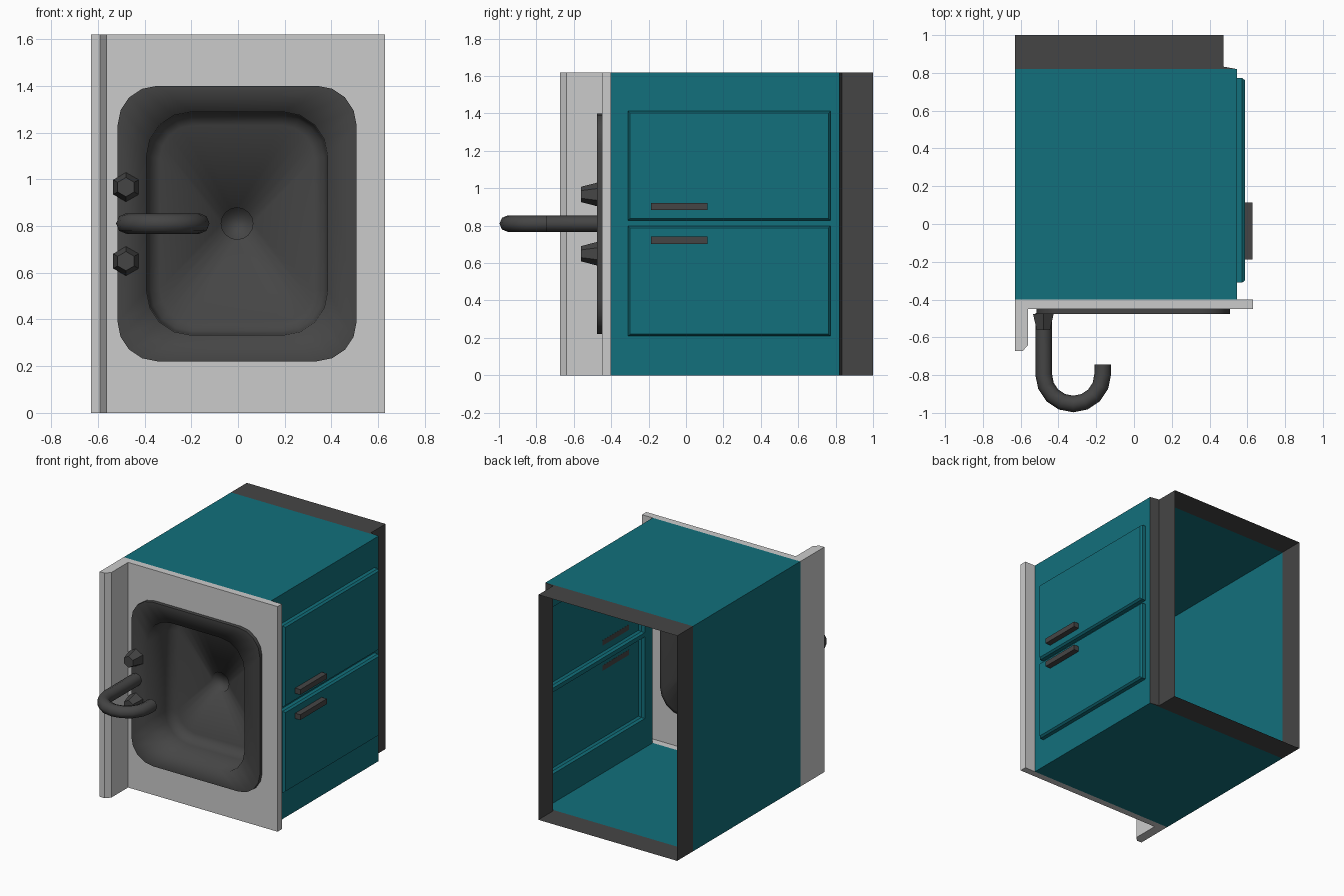
import bpy, bmesh
from math import sin, cos, pi
from mathutils import Matrix

if "Cube" in bpy.data.objects:
    bpy.data.objects.remove(bpy.data.objects["Cube"])

H = 1.62  # length of the unit along z


def material(name, rgb):
    m = bpy.data.materials.new(name)
    m.diffuse_color = (*rgb, 1)
    m.use_nodes = True
    m.node_tree.nodes["Principled BSDF"].inputs["Base Color"].default_value = m.diffuse_color
    return m


TEAL = material("teal_paint", (0.006, 0.16, 0.2))
DARK = material("dark_metal", (0.06, 0.06, 0.06))


def finish(name, bm, mat=None, smooth=None):
    me = bpy.data.meshes.new(name)
    bm.to_mesh(me)
    bm.free()
    ob = bpy.data.objects.new(name, me)
    bpy.context.collection.objects.link(ob)
    if mat:
        me.materials.append(mat)
    if smooth:
        smooth_object(ob, smooth)
    return ob


def smooth_object(ob, angle):
    bpy.ops.object.select_all(action='DESELECT')
    ob.select_set(True)
    bpy.context.view_layer.objects.active = ob
    bpy.ops.object.shade_smooth_by_angle(angle=angle)


def shell(bm, path, skip=()):
    """Thin-walled prism along z from an xy outline, leaving out the skipped sides."""
    lo = [bm.verts.new((x, y, 0)) for x, y in path]
    hi = [bm.verts.new((x, y, H)) for x, y in path]
    n = len(path)
    for i in range(n):
        if i not in skip:
            j = (i + 1) % n
            bm.faces.new((lo[i], lo[j], hi[j], hi[i]))
    bm.faces.new(lo[::-1])
    bm.faces.new(hi)


def grid(bm, us, vs, place, skip=()):
    """Wall divided into cells; returns faces by cell index."""
    v = [[bm.verts.new(place(a, b)) for b in vs] for a in us]
    return {(i, j): bm.faces.new((v[i][j], v[i+1][j], v[i+1][j+1], v[i][j+1]))
            for i in range(len(us) - 1) for j in range(len(vs) - 1) if (i, j) not in skip}


def clean(bm):
    bmesh.ops.remove_doubles(bm, verts=bm.verts, dist=1e-4)
    bmesh.ops.recalc_face_normals(bm, faces=bm.faces)


# cabinet shell, with both drawer fronts pushed out of its right wall
bm = bmesh.new()
shell(bm, [(-.63, -.4), (.545, -.4), (.545, .82), (-.63, .82)], skip=(0, 1, 2))
cells = grid(bm, [-.4, -.31, .772, .82], [0, .21, .798, .828, 1.412, H],
             lambda y, z: (.545, y, z))
bm.normal_update()
drawers = [cells[1, 1], cells[1, 3]]
bmesh.ops.inset_individual(bm, faces=drawers, thickness=0, depth=.028)
bm.normal_update()
for f in drawers:
    f.normal_update()
bmesh.ops.inset_individual(bm, faces=drawers, thickness=.015, depth=.014)
clean(bm)
finish("cabinet", bm, TEAL)

# recessed plinth, open underneath
bm = bmesh.new()
shell(bm, [(-.63, .82), (.545, .82), (.475, .833), (.475, 1), (-.63, 1)], skip=(0, 3))
clean(bm)
finish("plinth", bm, DARK)

# countertop with splashback and sink cut-out
bm = bmesh.new()
shell(bm, [(.545, -.4), (.63, -.4), (.63, -.45), (-.56, -.45), (-.56, -.64),
           (-.59, -.673), (-.63, -.673), (-.63, -.4)], skip=(2, 7))
grid(bm, [-.56, -.45, .44, .63], [0, .28, 1.34, H], lambda x, z: (x, -.45, z), skip=[(1, 1)])
clean(bm)
finish("countertop", bm)


# sink: stacked rounded rectangles from rim to drain
def ring(bm, cx, hx, hz, r, y):
    pts = []
    for k, (sx, sz) in enumerate([(1, 1), (-1, 1), (-1, -1), (1, -1)]):
        for s in range(5):
            a = (k + s / 4) * pi / 2
            pts.append(bm.verts.new((cx + sx*(hx - r) + r*cos(a), y, .811 + sz*(hz - r) + r*sin(a))))
    return pts


bm = bmesh.new()
C = -.004
loops = [ring(bm, *a) for a in [
    (C, .512, .59, .17, -.45), (C, .512, .59, .17, -.477), (C, .388, .478, .19, -.475),
    (C, .386, .476, .19, -.27), (C, .37, .46, .175, -.225), (C, .33, .42, .14, -.2),
    (C, .068, .068, .068, -.195), (C, .068, .068, .068, -.165)]]
for a, b in zip(loops, loops[1:]):
    for i in range(len(a)):
        j = (i + 1) % len(a)
        bm.faces.new((a[i], a[j], b[j], b[i]))
bm.faces.new(loops[-1])
bmesh.ops.remove_doubles(bm, verts=bm.verts, dist=1e-4)
ob = finish("sink", bm, DARK, 1.58)

# tap knobs
for side, z in (("upper", .967), ("lower", .65)):
    bm = bmesh.new()
    bmesh.ops.create_cone(bm, cap_ends=True, segments=6, radius1=.063, radius2=.041, depth=.085,
                          matrix=Matrix.Translation((-.48, -.518, z)) @ Matrix.Rotation(pi/2, 4, 'X'))
    finish(side + "_tap_knob", bm, DARK)

# gooseneck spout
path = [(-.478, -.47), (-.478, -.6)]
path += [(-.322 - .156*cos(i*pi/8), -.797 - .156*sin(i*pi/8)) for i in range(9)] + [(-.166, -.745)]
cu = bpy.data.curves.new("spout", 'CURVE')
cu.dimensions = '3D'
cu.bevel_depth, cu.bevel_resolution, cu.use_fill_caps = .044, 2, True
sp = cu.splines.new('POLY')
sp.points.add(len(path) - 1)
for p, (x, y) in zip(sp.points, path):
    p.co = (x, y, .811, 1)
cu.materials.append(DARK)
ob = bpy.data.objects.new("spout", cu)
bpy.context.collection.objects.link(ob)
bpy.ops.object.select_all(action='DESELECT')
ob.select_set(True)
bpy.context.view_layer.objects.active = ob
bpy.ops.object.convert(target='MESH')
smooth_object(bpy.context.view_layer.objects.active, 1)

# drawer handles
for side, z in (("upper", .903), ("lower", .722)):
    bm = bmesh.new()
    bmesh.ops.create_cube(bm, size=1, matrix=Matrix.Translation((.607, -.037, z))
                          @ Matrix.Diagonal((.042, .302, .038, 1)))
    finish(side + "_drawer_handle", bm, DARK)
